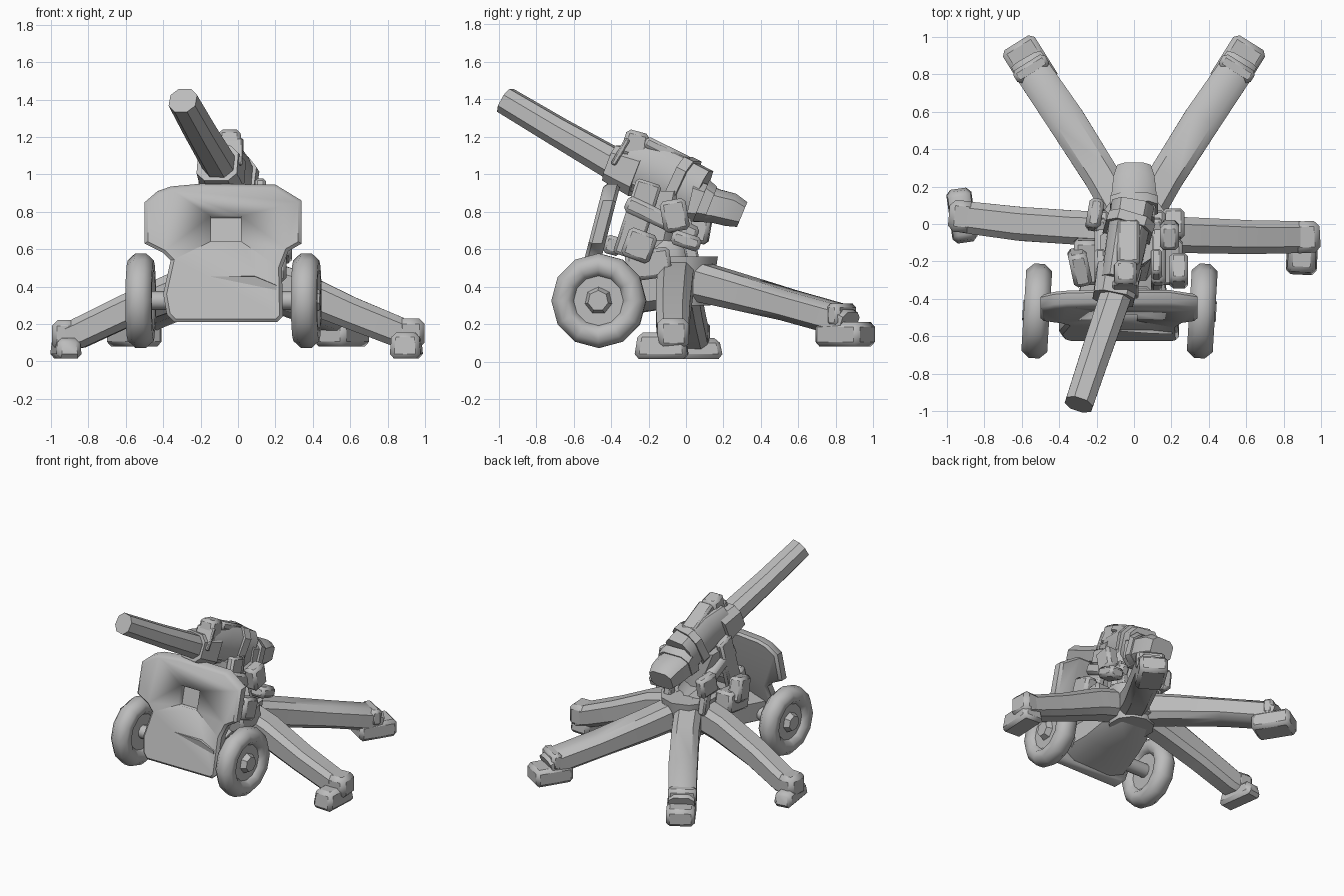
import bpy, bmesh, math
from mathutils import Vector, Matrix

cube = bpy.data.objects.get("Cube")
if cube:
    bpy.data.objects.remove(cube)

grey = bpy.data.materials.new("plain_grey")
grey.use_nodes = True
grey.diffuse_color = (0.5, 0.5, 0.5, 1)
grey.node_tree.nodes["Principled BSDF"].inputs["Base Color"].default_value = (0.5, 0.5, 0.5, 1)


def finish(name, bm, angle=40):
    bmesh.ops.recalc_face_normals(bm, faces=bm.faces)
    mesh = bpy.data.meshes.new(name)
    bm.to_mesh(mesh)
    bm.free()
    obj = bpy.data.objects.new(name, mesh)
    bpy.context.collection.objects.link(obj)
    mesh.materials.append(grey)
    bpy.ops.object.select_all(action='DESELECT')
    obj.select_set(True)
    bpy.context.view_layer.objects.active = obj
    bpy.ops.object.shade_smooth_by_angle(angle=math.radians(angle))
    return obj


def beam(name, stations, sides=8, square=0.6):
    """Loft rounded sections; each station is (centre, width, height)."""
    bm = bmesh.new()
    pts = [Vector(s[0]) for s in stations]
    rings = []
    for i, (_, w, h) in enumerate(stations):
        along = (pts[min(i + 1, len(pts) - 1)] - pts[max(i - 1, 0)]).normalized()
        side = along.cross(Vector((0, 0, 1))).normalized()
        up = side.cross(along)
        ring = []
        for k in range(sides):
            a = math.tau * (k + 0.5) / sides
            c, s = math.cos(a), math.sin(a)
            u = math.copysign(abs(c) ** square, c) * w / 2
            v = math.copysign(abs(s) ** square, s) * h / 2
            ring.append(bm.verts.new(pts[i] + side * u + up * v))
        rings.append(ring)
    for a, b in zip(rings, rings[1:]):
        for k in range(sides):
            j = (k + 1) % sides
            bm.faces.new((a[k], a[j], b[j], b[k]))
    bm.faces.new(rings[0])
    bm.faces.new(rings[-1])
    return finish(name, bm)


def block(name, centre, size, pitch=0, yaw=0, bevel=0.02, taper=1.0):
    """Chamfered box, pitched about x then yawed about z; the top may taper."""
    bm = bmesh.new()
    bmesh.ops.create_cube(bm, size=1)
    for v in bm.verts:
        k = taper if v.co.z > 0 else 1
        v.co = Vector((v.co.x * size[0] * k, v.co.y * size[1] * k, v.co.z * size[2]))
    if bevel:
        bmesh.ops.bevel(bm, geom=bm.edges[:], offset=bevel, segments=1, affect='EDGES')
    bm.transform(Matrix.Translation(centre) @ Matrix.Rotation(math.radians(yaw), 4, 'Z')
                 @ Matrix.Rotation(math.radians(pitch), 4, 'X'))
    return finish(name, bm)


def drum(name, start, end, r1, r2, sides=10):
    bm = bmesh.new()
    a, b = Vector(start), Vector(end)
    bmesh.ops.create_cone(bm, cap_ends=True, segments=sides, radius1=r1, radius2=r2, depth=(b - a).length)
    bm.transform(Matrix.Translation((a + b) / 2) @ (b - a).to_track_quat('Z', 'Y').to_matrix().to_4x4())
    return finish(name, bm)


def wheel(name, x, out):
    """Fat tyre ring around a recessed hub."""
    frame = (Matrix.Translation((x, -0.465, 0.325)) @ Matrix.Rotation(math.radians(-3.5), 4, 'Z')
             @ Matrix.Rotation(math.pi / 2, 4, 'Y'))
    bm = bmesh.new()
    rings = []
    for i in range(12):
        a = math.tau * i / 12
        rings.append([])
        for k in range(8):
            t = math.tau * (k + 0.5) / 8
            r = 0.19 + 0.068 * math.cos(t)
            rings[-1].append(bm.verts.new((r * math.cos(a), r * math.sin(a), 0.075 * math.sin(t))))
    for i in range(12):
        a, b = rings[i], rings[(i + 1) % 12]
        for k in range(8):
            bm.faces.new((a[k], a[k - 1], b[k - 1], b[k]))
    bm.transform(frame)
    finish(name + "_tyre", bm, 50)
    drum(name + "_disc", frame @ Vector((0, 0, -0.035)), frame @ Vector((0, 0, 0.035)), 0.14, 0.14)
    drum(name + "_hub", frame @ Vector((0, 0, 0)), frame @ Vector((0, 0, 0.075 * out)), 0.09, 0.055, 7)


# Wheels and axle
wheel("left_wheel", 0.365, 1)
wheel("right_wheel", -0.52, -1)
drum("axle", (-0.52, -0.46, 0.325), (0.365, -0.47, 0.325), 0.05, 0.05)

# Shield outline, thickened, tilted back, with a recessed sight window
outline = [(-0.5, 0.85), (-0.43, 0.91), (-0.36, 0.935), (-0.2, 0.95), (0.2, 0.945), (0.34, 0.86),
           (0.34, 0.63), (0.27, 0.59), (0.235, 0.5), (0.24, 0.24), (0.21, 0.21), (-0.34, 0.21),
           (-0.38, 0.25), (-0.4, 0.36), (-0.36, 0.54), (-0.4, 0.58), (-0.5, 0.63)]
bm = bmesh.new()
front = bm.faces.new([bm.verts.new((x, -0.685 + 0.26 * z, z)) for x, z in outline])
extruded = bmesh.ops.extrude_face_region(bm, geom=[front])
for v in extruded["geom"]:
    if isinstance(v, bmesh.types.BMVert):
        v.co.y += 0.09
bmesh.ops.bevel(bm, geom=[e for e in bm.edges if len({f.normal.y > 0 for f in e.link_faces}) >= 1
                          and abs(e.verts[0].co.y - e.verts[1].co.y - 0.26 * (e.verts[0].co.z - e.verts[1].co.z)) < 0.01],
                offset=0.018, segments=1, affect='EDGES')
shield = finish("shield", bm)
cutter = block("window_cutter", (-0.065, -0.5, 0.71), (0.16, 0.14, 0.14), pitch=-14, bevel=0)
cutter.hide_render = True
cut = shield.modifiers.new("window", 'BOOLEAN')
cut.object = cutter
cut.solver = 'EXACT'
bpy.context.view_layer.objects.active = shield
bpy.ops.object.modifier_apply(modifier=cut.name)
bpy.data.objects.remove(cutter)
block("window_back", (-0.065, -0.435, 0.71), (0.2, 0.03, 0.18), pitch=-14, bevel=0.005)

# Belly joining the shield to the leg hub
beam("belly", [((-0.07, -0.56, 0.34), 0.58, 0.24), ((-0.05, -0.3, 0.37), 0.46, 0.24),
               ((0, -0.02, 0.42), 0.36, 0.26), ((0, 0.15, 0.44), 0.22, 0.2)])
drum("leg_hub", (0, -0.03, 0.3), (0, -0.03, 0.56), 0.16, 0.2)

# Side legs and feet
beam("left_leg", [((0.05, -0.05, 0.46), 0.2, 0.22), ((0.3, -0.06, 0.39), 0.2, 0.21),
                  ((0.6, -0.07, 0.26), 0.19, 0.18), ((0.85, -0.07, 0.16), 0.18, 0.17),
                  ((0.95, -0.07, 0.12), 0.17, 0.14)])
block("left_foot", (0.9, -0.13, 0.085), (0.17, 0.29, 0.14), yaw=-3, bevel=0.025, taper=0.85)
block("left_foot_cap", (0.92, -0.07, 0.15), (0.15, 0.17, 0.16), yaw=3, bevel=0.03)
beam("right_leg", [((-0.05, -0.03, 0.46), 0.2, 0.22), ((-0.3, -0.02, 0.39), 0.19, 0.21),
                   ((-0.6, 0.0, 0.27), 0.19, 0.18), ((-0.85, 0.03, 0.15), 0.18, 0.17),
                   ((-0.94, 0.04, 0.12), 0.17, 0.14)])
block("right_foot", (-0.92, 0.045, 0.07), (0.14, 0.3, 0.11), yaw=8, bevel=0.025, taper=0.85)
block("right_foot_cap", (-0.92, 0.04, 0.14), (0.14, 0.17, 0.16), yaw=-5, bevel=0.03)

# Rear legs and feet
for name, s in (("left", 1), ("right", -1)):
    beam(name + "_rear_leg", [((s * 0.04, 0.02, 0.44), 0.2, 0.22), ((s * 0.17, 0.25, 0.38), 0.2, 0.2),
                              ((s * 0.36, 0.55, 0.3), 0.21, 0.17), ((s * 0.53, 0.8, 0.23), 0.2, 0.17),
                              ((s * 0.57, 0.87, 0.2), 0.19, 0.14)])
    block(name + "_rear_foot", (s * 0.555, 0.85, 0.145), (0.2, 0.28, 0.13), yaw=-s * 32, bevel=0.025)
    block(name + "_rear_foot_cap", (s * 0.55, 0.83, 0.25), (0.2, 0.08, 0.12), yaw=-s * 32, bevel=0.02)

# Carriage: column, cheeks, struts and side gear
beam("column", [((-0.02, -0.13, 0.48), 0.3, 0.36), ((-0.02, -0.12, 0.64), 0.2, 0.24),
                ((-0.04, -0.12, 0.9), 0.2, 0.3)])
for name, x in (("left", 0.12), ("right", -0.18)):
    block(name + "_cheek", (x, -0.26, 0.76), (0.06, 0.14, 0.42), pitch=-18, bevel=0.015)
    block(name + "_cradle_arm", (x + 0.01, -0.13, 0.76), (0.08, 0.42, 0.09), pitch=-25)
    block(name + "_rear_strut", (x, 0.02, 0.62), (0.06, 0.07, 0.3), pitch=12, bevel=0.012)
    block(name + "_lower_bracket", (x + (0.07 if x > 0 else -0.07), -0.2, 0.52), (0.14, 0.24, 0.16), pitch=8)
block("left_gear_box", (0.19, -0.06, 0.78), (0.1, 0.14, 0.17), pitch=10)
block("left_handle", (0.21, 0.0, 0.645), (0.12, 0.16, 0.08), pitch=-18)
block("left_side_box", (0.24, -0.25, 0.62), (0.1, 0.16, 0.16), pitch=-20)
block("right_side_box", (-0.29, -0.23, 0.6), (0.1, 0.18, 0.18), pitch=15, yaw=12)
block("right_gear_box", (-0.21, 0.05, 0.71), (0.08, 0.16, 0.15), pitch=-10, yaw=-10)
block("shield_brace", (-0.06, -0.39, 0.62), (0.3, 0.1, 0.1), pitch=-15)

# Gun: barrel, sleeve, receiver, breech and sight
beam("barrel", [((-0.295, -0.965, 1.395), 0.16, 0.15), ((-0.2, -0.68, 1.225), 0.17, 0.16),
                ((-0.09, -0.36, 1.04), 0.18, 0.18), ((-0.05, -0.2, 0.96), 0.18, 0.18)], 8, 0.85)
beam("barrel_sleeve", [((-0.11, -0.4, 1.06), 0.23, 0.21), ((-0.08, -0.25, 1.0), 0.25, 0.26)])
beam("receiver", [((-0.08, -0.31, 1.06), 0.2, 0.24), ((-0.05, -0.15, 1.01), 0.22, 0.29),
                  ((-0.01, 0.08, 0.9), 0.24, 0.27)])
beam("receiver_band", [((-0.035, -0.05, 0.96), 0.27, 0.31), ((-0.02, 0.0, 0.935), 0.27, 0.31)])
beam("breech", [((-0.01, 0.03, 0.86), 0.25, 0.24), ((0, 0.16, 0.83), 0.25, 0.19),
                ((0, 0.24, 0.81), 0.23, 0.19), ((0, 0.3, 0.785), 0.19, 0.15)])
beam("breech_collar", [((0, 0.08, 0.86), 0.27, 0.25), ((0, 0.13, 0.84), 0.27, 0.21)])
block("sight_housing", (-0.045, -0.27, 1.16), (0.13, 0.14, 0.14), pitch=-15, taper=0.9)
block("sight_front_plate", (-0.045, -0.35, 1.12), (0.14, 0.03, 0.16), pitch=-30, bevel=0.008)
block("receiver_rib", (-0.03, -0.1, 1.12), (0.12, 0.26, 0.06), pitch=-26, bevel=0.015)
